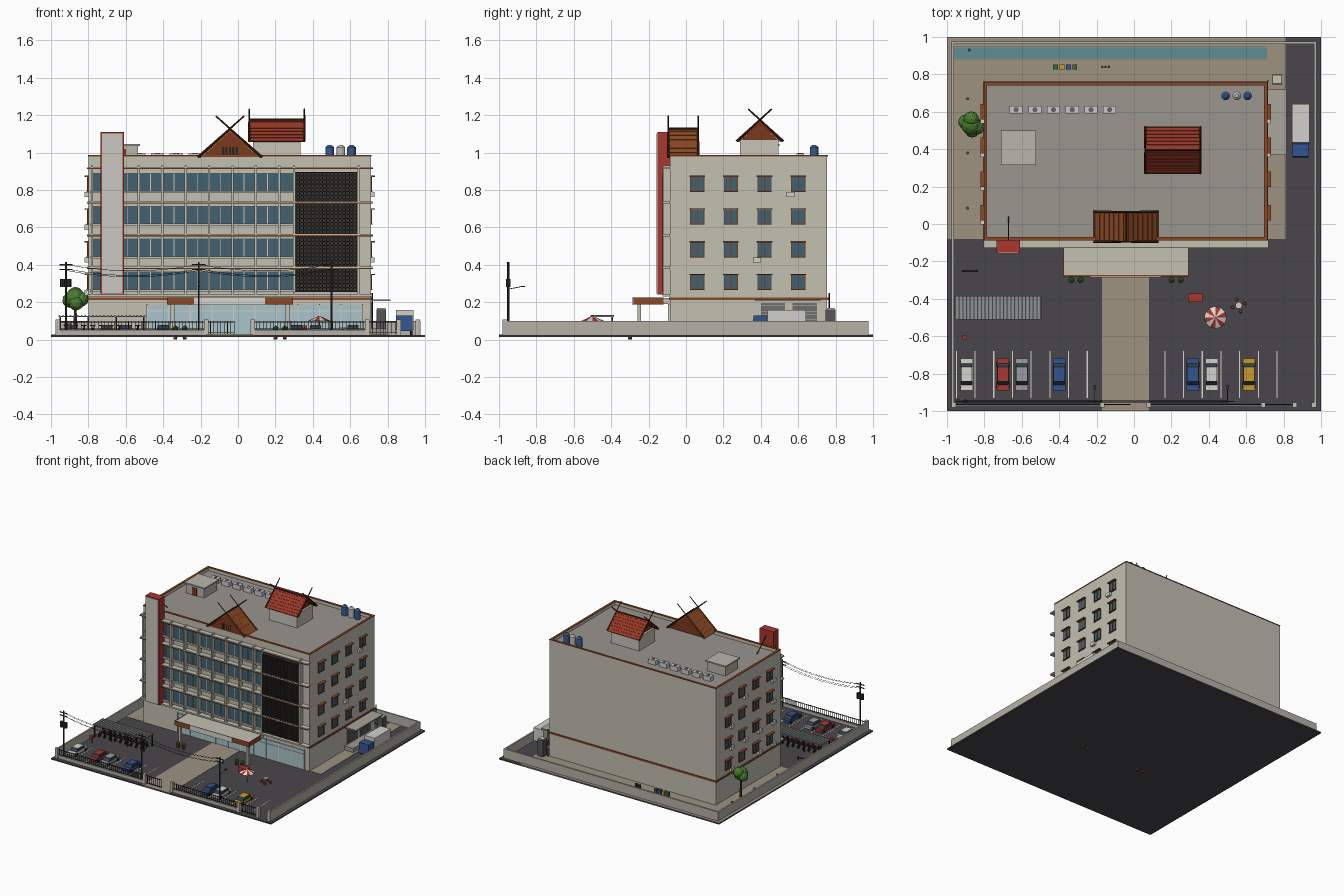
import bpy, bmesh, math, random
from mathutils import Vector, Matrix

if "Cube" in bpy.data.objects:
    bpy.data.objects.remove(bpy.data.objects["Cube"])
random.seed(4)
MATS = {}

def mat(hexcol):
    if hexcol not in MATS:
        m = bpy.data.materials.new("paint_" + hexcol)
        m.diffuse_color = [((int(hexcol[i:i+2], 16) / 255) ** 2.2) for i in (0, 2, 4)] + [1]
        m.use_nodes = True
        m.node_tree.nodes["Principled BSDF"].inputs["Base Color"].default_value = m.diffuse_color
        MATS[hexcol] = m
    return MATS[hexcol]

class Part:
    """Collects primitives into one named object."""
    def __init__(s, name, *cols):
        s.name, s.cols, s.bm = name, cols, bmesh.new()
    def box(s, x0, x1, y0, y1, z0, z1, taper=1.0):
        M = Matrix.Translation(((x0+x1)/2, (y0+y1)/2, (z0+z1)/2)) @ Matrix.Diagonal((x1-x0, y1-y0, z1-z0, 1))
        vs = bmesh.ops.create_cube(s.bm, size=1)['verts']
        for v in vs:
            if v.co.z > 0: v.co.y *= taper
            v.co = M @ v.co
        return s
    def rod(s, a, b, r, r2=None, n=8):
        a, b = Vector(a), Vector(b)
        M = Matrix.Translation((a+b)/2) @ (b-a).to_track_quat('Z', 'Y').to_matrix().to_4x4()
        bmesh.ops.create_cone(s.bm, cap_ends=True, segments=n, radius1=r, radius2=r if r2 is None else r2,
                              depth=(b-a).length, matrix=M)
        return s
    def prism(s, pts, axis, a, b):
        """Extrude a (side, z) profile along x or y."""
        mk = (lambda p, t: (t, p[0], p[1])) if axis == 'x' else (lambda p, t: (p[0], t, p[1]))
        A, B = ([s.bm.verts.new(mk(p, t)) for p in pts] for t in (a, b))
        n = len(pts)
        s.bm.faces.new(A); s.bm.faces.new(B[::-1])
        for i in range(n):
            s.bm.faces.new((A[i], B[i], B[(i+1) % n], A[(i+1) % n]))
        return s
    def done(s):
        bmesh.ops.recalc_face_normals(s.bm, faces=s.bm.faces)
        me = bpy.data.meshes.new(s.name); s.bm.to_mesh(me); s.bm.free()
        for c in s.cols: me.materials.append(mat(c))
        o = bpy.data.objects.new(s.name, me); bpy.context.collection.objects.link(o)
        return o

WALL, TRIM, GLASS, DARK, RED, BROWN = 'C2BEB0', '8A4A2C', '44616F', '2E2C2B', 'A83A32', '7A3C22'
G = 0.026
def single(name, col, *boxes):
    p = Part(name, col)
    for b in boxes: p.box(*b)
    return p.done()

# --- site
single('asphalt_ground', '4A484C', (-1, 1, -1, 1, .014, .024))
single('paving', '9C9180', (-1, .81, -.08, 1, .018, G), (-.17, .08, -1, -.08, .018, G))
single('canal', '5F8C92', (-.97, .71, .885, .945, G, .028))
single('canal_edges', '8C8678', (-.97, .71, .878, .885, G, .031), (-.97, .71, .945, .952, G, .031))
single('parking_lines', 'D8D8D0', *[(x-.003, x+.003, -.93, -.68, .024, .0255)
       for x in [-.95+.1*i for i in range(8)] + [.165+.1*i for i in range(7)]])
single('boundary_walls', 'B4B0A4', (-.975, -.962, -.98, .975, .02, .1), (.962, .975, -.98, .975, .02, .1),
       (-.975, .975, .962, .975, .02, .1))
# front fence: low wall, posts, railings and gates
spans = [(-.965, -.17), (.08, .69)]
single('fence_base', 'B4B0A4', *[(a, b, -.972, -.96, .02, .05) for a, b in spans])
single('fence_posts', WALL, *[(x-.012, x+.012, -.98, -.955, .02, .108) for x in (-.965, -.17, .08, .69, .86, .962)])
rail = Part('fence_railings', DARK)
for a, b, z0 in [(*spans[0], .05), (*spans[1], .05), (-.165, -.02, .03), (.7, .86, .03)]:
    for z in (z0+.006, .094):
        rail.box(a, b, -.968, -.963, z-.002, z+.002)
    n = int((b-a)/.018)
    for i in range(n+1):
        x = a+(b-a)*i/n
        rail.box(x-.0015, x+.0015, -.967, -.964, z0, .1)
rail.done()

# --- main block with parapet and recessed roof deck
X0, X1, Y0, Y1 = -.8, .71, -.085, .755
single('main_block', WALL, (X0, X1, Y0, Y1, .02, .955))
single('roof_deck', '98938C', (X0+.01, X1-.01, Y0+.01, Y1-.01, .95, .958))
def ring(name, col, e, t, z0, z1):
    single(name, col, (X0-e, X1+e, Y0-e, Y0-e+t, z0, z1), (X0-e, X1+e, Y1+e-t, Y1+e, z0, z1),
           (X0-e, X0-e+t, Y0-e, Y1+e, z0, z1), (X1+e-t, X1+e, Y0-e, Y1+e, z0, z1))
ring('parapet', WALL, 0, .014, .95, .982)
ring('parapet_cap', TRIM, .003, .018, .98, .986)
ring('floor_band', TRIM, .006, .02, .212, .226)

# --- front facade: ribbon windows, ledges, fins
floors = [.315, .4925, .6675, .8425]
single('ribbon_windows', GLASS, *[(-.785, .295, -.092, Y0, z-.048, z+.048) for z in floors])
single('facade_ledges', WALL, *[(-.805, .72, -.125, Y0, z, z+.012) for z in (.23, .378, .552, .727, .912)])
single('window_sills', WALL, *[(-.79, .295, -.108, Y0, z-.06, z-.048) for z in floors])
single('ledge_trim', TRIM, *[(-.806, .721, -.127, -.124, z, z+.006) for z in (.378, .552, .727, .912)])
single('facade_fins', WALL, *[(x-.006, x+.006, -.122, Y0, .23, .93) for x in [-.78+.125*i for i in range(9)] + [.3, .645]])
single('window_mullions', 'CFCBC0', *[(x-.002, x+.002, -.095, Y0, z-.048, z+.048)
       for z in floors for x in [-.7175+.125*i for i in range(8)]])
# dark ventilation-block screen
scr = Part('block_screen', '3A3633').box(.306, .64, -.1, Y0, .255, .895)
for i in range(17):
    x = .309+.0205*i; scr.box(x-.003, x+.003, -.125, -.1, .255, .895)
for i in range(32):
    z = .258+.0205*i; scr.box(.306, .64, -.122, -.1, z-.003, z+.003)
scr.done()
# vertical sign tower, left blank
single('sign_tower', RED, (-.735, -.61, -.152, Y0, .24, 1.11))
single('sign_panel', 'C9C6BE', (-.728, -.617, -.158, -.15, .247, 1.103))
Part('sign_brace', DARK).rod((-.67, -.09, 1.07), (-.67, .04, .955), .003).done()

# --- shopfront and entrance canopy
single('shop_glass', 'A9C3C8', (-.485, .665, -.092, Y0, .03, .185))
single('shop_frames', 'D0CEC6', *[(x-.003, x+.003, -.096, Y0, .026, .19) for x in [-.485+.115*i for i in range(11)]],
       (-.485, .665, -.096, Y0, .15, .155))
single('canopy_slab', WALL, (-.375, .29, -.275, Y0, .19, .222))
single('canopy_fascia', TRIM, (-.38, .295, -.281, -.274, .187, .224), (-.38, -.374, -.278, -.12, .187, .224), (.289, .295, -.278, -.12, .187, .224))
single('canopy_sign', 'D8D5CC', (-.235, .145, -.287, -.28, .185, .227))
single('canopy_columns', WALL, *[(x-.01, x+.01, -.26, -.24, .02, .19) for x in (-.35, .265)])
pl, bu = Part('planters', TRIM), Part('planter_shrubs', '3F6B30')
for x in (-.335, -.285, .2, .25):
    pl.rod((x, -.3, 0), (x, -.3, .045), .01, .014, 10)
    bmesh.ops.create_icosphere(bu.bm, subdivisions=1, radius=.018, matrix=Matrix.Translation((x, -.3, .058)))
pl.done(); bu.done()

# --- side windows, both sides, with hoods and wall units
gl, fr, hd, ac = Part('side_glass', GLASS), Part('side_frames', BROWN), Part('side_hoods', TRIM), Part('wall_ac_units', 'D2D0C8')
def sb(p, side, d0, d1, *r):
    xs = sorted((X1+d0, X1+d1) if side else (X0-d0, X0-d1))
    p.box(*xs, *r)
for side in (0, 1):
    for y in (.06, .24, .42, .6):
        for z in (.307, .482, .657, .832):
            sb(gl, side, -.002, .003, y-.034, y+.034, z-.037, z+.037)
            for dy in (-.036, 0, .036):
                sb(fr, side, -.002, .006, y+dy-.002, y+dy+.002, z-.04, z+.04)
            sb(fr, side, -.002, .01, y-.038, y+.038, z-.042, z-.037)
            sb(hd, side, -.002, .022, y-.042, y+.042, z+.038, z+.044)
            if random.random() < (.15 if side else .45):
                sb(ac, side, 0, .02, y-.062, y-.02, z-.07, z-.042)
for p in (gl, fr, hd, ac): p.done()

# --- front gable on the roof edge and rooftop pavilion
def gable(name, col, axis, c, hw, z0, z1, a, b, fin):
    t, P = .014, Part(name + '_roof', col)
    P.prism([(c-hw, z0), (c, z1), (c+hw, z0), (c+hw-t, z0-.003), (c, z1-t*1.5), (c-hw+t, z0-.003)], axis, a, b)
    pt = (lambda u, t, z: (t, u, z)) if axis == 'x' else (lambda u, t, z: (u, t, z))
    for s in (-1, 1):                                     # tile courses
        for i in range(7):
            f = .08+.15*i
            u, z = c+s*hw*f, z1+(z0-z1)*f
            P.rod(pt(u, a, z), pt(u, b, z), .005, n=4)
    P.done()
    B = Part(name + '_bargeboards', '4A2A1C')
    for e in (a, b):                                      # crossed finials
        for s in (-1, 1):
            k = fin/(z1-z0)
            B.rod(pt(c+s*hw, e, z0), pt(c-s*hw*k, e, z1+fin), .007, .004, 4)
    B.rod(pt(c, a, z1), pt(c, b, z1), .006, n=6).done()
    q = .75*(b-a) if axis == 'x' else .9*(b-a)
    m = (a+b)/2
    Part(name + '_gable_wall', BROWN).prism([(c-hw+.02, z0), (c, z1-.02), (c+hw-.02, z0)], axis, m-q/2, m+q/2).done()
gable('front_gable', '8A4A28', 'y', -.043, .172, .975, 1.128, -.095, .065, .068)
single('gable_vent', DARK, *[(-.043+i*.018-.006, -.043+i*.018+.006, -.088, -.07, .985, 1.03) for i in (-2, -1, 0, 1, 2)])
single('pavilion_base', 'C8C4B8', (.08, .335, .29, .495, .955, 1.07))
gable('pavilion', '943A2A', 'x', .395, .125, 1.06, 1.175, .06, .355, .058)

# --- rooftop plant
single('stair_room', 'B8B4AA', (-.7, -.535, .325, .49, .955, 1.04), (-.71, -.525, .315, .5, 1.036, 1.046))
single('stair_door', BROWN, (-.64, -.6, .32, .33, .955, 1.02))
fan = Part('roof_ac_fans', '66666A')
single('roof_ac_units', 'C8C8C4', *[(x-.035, x+.035, .59, .632, .956, .995) for x in [-.63+.1*i for i in range(6)]])
for i in range(6): fan.rod((-.63+.1*i, .611, .99), (-.63+.1*i, .611, .998), .014, n=12)
fan.done()
for i, (x, c) in enumerate(((.49, '3A5C92'), (.55, 'B8BABC'), (.607, '3A5C92'))):
    t = Part('water_tank', c).rod((x, .685, .955), (x, .685, 1.028), .023, n=16)
    t.rod((x, .685, 1.028), (x, .685, 1.04), .023, .01, 16)
    t.done()

# --- loading dock and truck
single('dock_canopy', 'A8A49A', (X1, .815, .37, .72, .205, .215))
single('dock_platform', '9A968C', (X1, .79, .37, .72, .024, .06))
sh = Part('dock_shutters', '6E6E6C')
for y in (.4, .57):
    for i in range(9): sh.box(X1, .716, y, y+.13, .062+i*.015, .075+i*.015)
sh.done()
single('generator', '55555A', (.74, .79, .745, .8, .024, .16))
single('generator_lid', 'C8C4B0', (.742, .788, .755, .795, .16, .168))
Part('drain_pipe', DARK).rod((.717, .765, .02), (.717, .765, .25), .004).done()
single('truck_cargo', 'D0CFCA', (.845, .937, .437, .642, .05, .157))
Part('truck_cab', '35558E').box(.848, .934, .355, .435, .045, .13, .85).done()
wheels = Part('wheels', '222224')
for y in (.39, .5, .6):
    for x in (.85, .92): wheels.rod((x, y, .042), (x+.014, y, .042), .018, n=12)

# --- parked cars
for x, c in ((-.895, 'D4D2CC'), (-.7, 'A83A32'), (-.6, '9A9CA0'), (-.4, '35558E'), (.315, '35558E'), (.415, 'D4D2CC'), (.615, 'C89A2C')):
    Part('car_body', c).box(x-.033, x+.033, -.89, -.72, .034, .056).box(x-.028, x+.028, -.84, -.765, .074, .079).done()
    Part('car_windows', '32424C').box(x-.03, x+.03, -.86, -.745, .056, .075, .68).done()
    for y in (-.86, -.75):
        for s in (-1, 1): wheels.rod((x+s*.024, y, .037), (x+s*.034, y, .037), .013, n=12)
# --- bike shed with motorbikes
bike = Part('motorbike_bodies', '5A2E2C')
for i in range(9):
    x = -.92+.048*i
    for y in (-.485, -.42): wheels.rod((x-.003, y, .04), (x+.003, y, .04), .015, n=10)
    bike.box(x-.006, x+.006, -.48, -.43, .045, .062).rod((x-.014, -.43, .075), (x+.014, -.43, .075), .002).rod((x, -.42, .045), (x, -.43, .076), .003)
bike.done(); wheels.done()
roof = Part('shed_roof', '8E9092').box(-.96, -.495, -.51, -.385, .122, .127)
for i in range(24): roof.rod((-.955+.0198*i, -.51, .127), (-.955+.0198*i, -.385, .127), .005, n=6)
roof.done()
single('shed_posts', DARK, *[(x-.004, x+.004, y-.004, y+.004, .024, .124) for x in (-.95, -.8, -.65, -.505) for y in (-.5, -.395)])

# --- utility poles, lamps, wires
pole, xs = Part('utility_poles', '3C3A38'), (-.92, -.21, .5)
for x in xs:
    pole.rod((x, -.95, .02), (x, -.95, .415), .006 if x < -.5 else .0045)
    for z in (.4, .375): pole.box(x-.035, x+.035, -.953, -.947, z-.003, z+.003)
    if x > -.5: pole.rod((x, -.95, .27), (x, -.87, .285), .002, n=6).box(x-.006, x+.006, -.885, -.86, .28, .287)
for s in (-1, 1): pole.rod((-.92+s*.018, -.95, .28), (-.92+s*.018, -.95, .325), .013, n=10)
pole.done()
wire = Part('wires', DARK)
for a, b in zip(xs, xs[1:]):
    for dy, z in ((-.006, .402), (.006, .402), (0, .378), (.005, .37)):
        P = [(a+(b-a)*t/8, -.95+dy, z-.035*(1-(t/4-1)**2)) for t in range(9)]
        for p, q in zip(P, P[1:]): wire.rod(p, q, .0012, n=4)
wire.done()

# --- forecourt furniture
single('vendor_cart', RED, (.29, .37, -.417, -.372, .04, .075), (.3, .304, -.4, -.39, .02, .04), (.356, .36, -.4, -.39, .02, .04))
um = Part('umbrella', RED, 'DAD8D0').rod((.435, -.5, .1), (.435, -.5, .127), .06, .002, 12)
um.bm.faces.ensure_lookup_table()
for f in um.bm.faces:
    c = f.calc_center_median()
    f.material_index = int((math.atan2(c.y+.5, c.x-.435)+math.pi)/(math.pi/6)) % 2
um.rod((.435, -.5, .024), (.435, -.5, .1), .003).done()
Part('round_table', 'D0CEC6').rod((.56, -.435, .06), (.56, -.435, .064), .018, n=12).rod((.56, -.435, .024), (.56, -.435, .06), .003).done()
st = Part('stools', RED)
for i in range(4):
    a = math.pi/2*i+.3; p = (.56+.034*math.cos(a), -.435+.034*math.sin(a))
    st.rod((*p, .024), (*p, .045), .009, .007)
st.done()
single('shrine', RED, (-.918, -.893, -.617, -.593, .06, .085), (-.908, -.903, -.607, -.602, .024, .06))
single('bench', DARK, (-.92, -.835, -.257, -.247, .045, .05), (-.915, -.91, -.256, -.248, .024, .045), (-.845, -.84, -.256, -.248, .024, .045))
for i, c in enumerate(('3F6B3A', 'C89A2C', '35558E', '3F6B3A')):
    single('dustbin', c, (-.432+.034*i, -.406+.034*i, .826, .852, G, .066))
gc = Part('gas_cylinders', '4A4A4A')
for i in range(3): gc.rod((-.17+.018*i, .84, G), (-.17+.018*i, .84, .06), .007)
gc.done()
bo = Part('bollards', '5A4636')
for p in ((-.89, .67), (-.89, .38), (-.89, .085), (-.88, .93)): bo.rod((*p, .02), (*p, .05), .008)
bo.done()
# --- tree at the left side
Part('tree_trunk', '5A4030').rod((-.87, .53, .02), (-.87, .53, .19), .01, .007).done()
lf = Part('tree_leaves', '4A7A32')
for dx, dy, z, r in ((0, 0, .22, .055), (-.03, .015, .21, .04), (.032, -.012, .215, .04), (0, .03, .24, .042), (.005, -.028, .195, .04)):
    bmesh.ops.create_icosphere(lf.bm, subdivisions=2, radius=r, matrix=Matrix.Translation((-.87+dx, .53+dy, z)))
lf.done()
